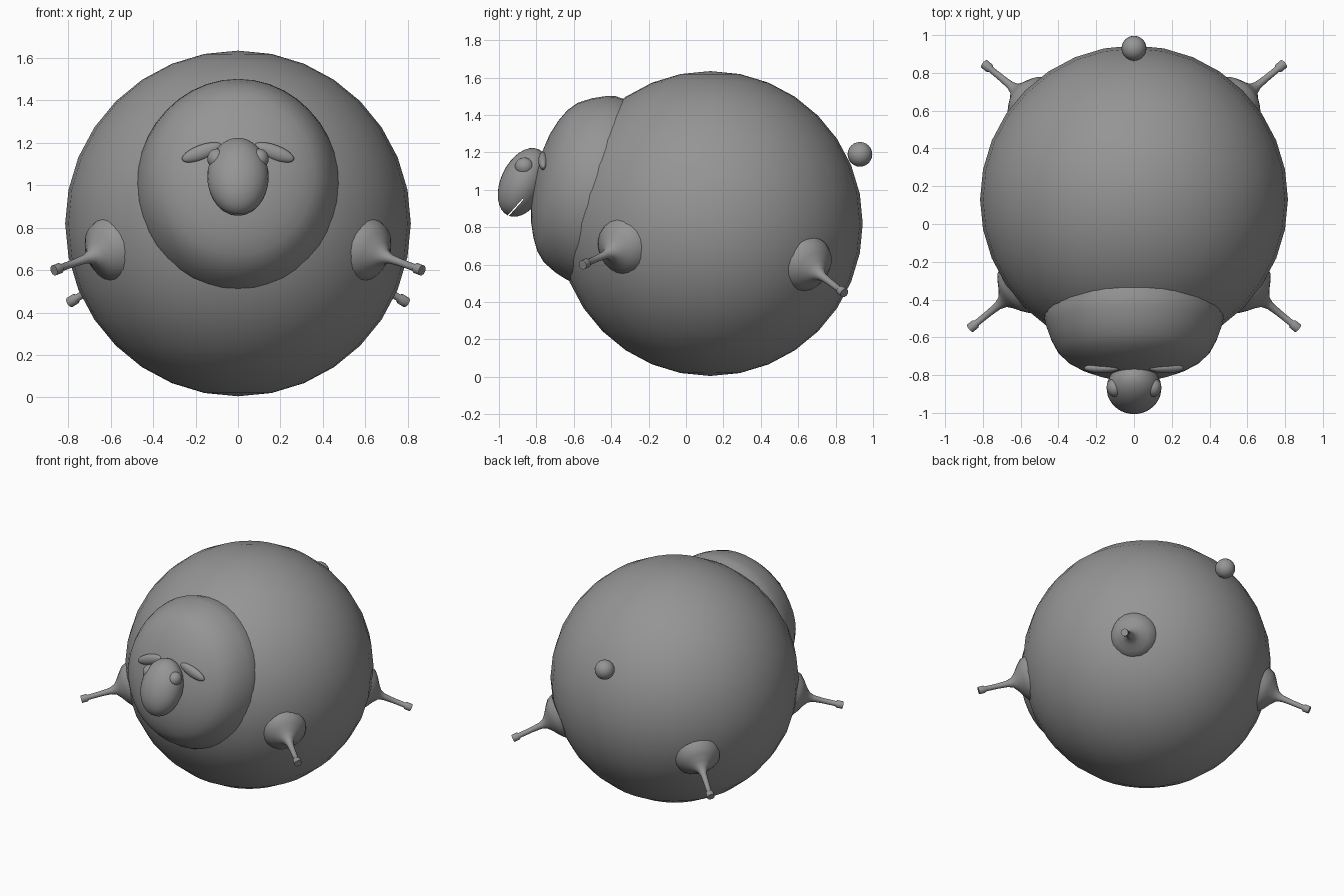
import bpy, math
from mathutils import Vector, Matrix

old = bpy.data.objects.get("Cube")
if old:
    bpy.data.objects.remove(old, do_unlink=True)

grey = bpy.data.materials.new("plain grey")
grey.use_nodes = True
tone = (0.3, 0.3, 0.3, 1)
grey.diffuse_color = tone
grey.node_tree.nodes["Principled BSDF"].inputs["Base Color"].default_value = tone


def finish(ob, name):
    ob.name = name
    ob.data.materials.clear()
    ob.data.materials.append(grey)
    bpy.ops.object.select_all(action='DESELECT')
    ob.select_set(True)
    bpy.context.view_layer.objects.active = ob
    bpy.ops.object.shade_smooth_by_angle(angle=math.radians(40))
    return ob


def ball(name, loc, size, rot=(0, 0, 0), segs=32, rings=16):
    bpy.ops.mesh.primitive_uv_sphere_add(segments=segs, ring_count=rings,
                                         location=loc, rotation=rot)
    ob = bpy.context.object
    ob.scale = size
    return finish(ob, name)


def lathe(name, profile, origin, axis, sides, squash=1.0):
    """Revolve (radius, height) points about an axis starting at origin."""
    verts, faces = [], []
    for r, h in profile:
        for i in range(sides):
            a = 2 * math.pi * i / sides
            verts.append((r * math.cos(a) * squash, r * math.sin(a), h))
    for j in range(len(profile) - 1):
        for i in range(sides):
            k = (i + 1) % sides
            faces.append((j * sides + i, j * sides + k,
                          (j + 1) * sides + k, (j + 1) * sides + i))
    top = (len(profile) - 1) * sides
    faces.append(tuple(range(top, top + sides)))
    faces.append(tuple(reversed(range(sides))))
    me = bpy.data.meshes.new(name)
    me.from_pydata(verts, [], faces)
    ob = bpy.data.objects.new(name, me)
    bpy.context.collection.objects.link(ob)
    # Local x stays level so the squash is sideways
    z = Vector(axis).normalized()
    x = Vector((0, 0, 1)).cross(z).normalized()
    y = z.cross(x)
    ob.matrix_world = Matrix.Translation(origin) @ Matrix((x, y, z)).transposed().to_4x4()
    return finish(ob, name)


# Round body and tail
ball("body", (0, 0.13, 0.82), (0.815, 0.815, 0.815))
ball("tail", (0, 0.93, 1.19), (0.066, 0.066, 0.066), segs=24, rings=12)

# Woolly collar, a tilted cushion on the front of the body
tilt = math.radians(12)
collar = [(0.5, -0.1), (0.513, 0), (0.5, 0.055), (0.475, 0.12), (0.435, 0.19),
          (0.385, 0.235), (0.32, 0.27), (0.24, 0.3), (0.13, 0.322), (0.03, 0.328)]
lathe("neck_wool", collar, (0, -0.485, 1.0),
      (0, -math.cos(tilt), math.sin(tilt)), 40, 0.93)

# Head with a thin mouth slit
head = ball("head", (0, -0.87, 1.04), (0.145, 0.12, 0.195),
            (math.radians(-25), 0, 0))
bpy.ops.mesh.primitive_cube_add(size=1, location=(0, -0.925, 0.89),
                                rotation=(math.radians(48), 0, 0))
slit = bpy.context.object
slit.name = "mouth_cutter"
slit.scale = (0.4, 0.16, 0.007)
slit.hide_render = True
cut = head.modifiers.new("mouth", 'BOOLEAN')
cut.operation = 'DIFFERENCE'
cut.solver = 'EXACT'
cut.object = slit
bpy.context.view_layer.objects.active = head
bpy.ops.object.modifier_move_to_index(modifier=cut.name, index=0)
bpy.ops.object.modifier_apply(modifier=cut.name)
bpy.data.objects.remove(slit, do_unlink=True)

# Leg profile: wide foot of skin narrowing to a stick with a small hoof
leg = [(0.155, -0.04), (0.14, 0.0), (0.105, 0.03), (0.065, 0.058), (0.035, 0.085),
       (0.022, 0.12), (0.018, 0.18), (0.017, 0.27), (0.025, 0.28), (0.025, 0.318)]

for side, s in (("left", 1), ("right", -1)):
    ball(side + "_eye", (s * 0.1, -0.865, 1.125), (0.045, 0.05, 0.048),
         segs=24, rings=12)
    ball(side + "_ear", (s * 0.17, -0.763, 1.155), (0.1, 0.027, 0.036),
         (0, s * math.radians(20), 0), segs=24, rings=12)
    lathe(side + "_front_leg", leg, (s * 0.63, -0.36, 0.685),
          (s * 0.235, -0.19, -0.085), 20)
    lathe(side + "_back_leg", leg, (s * 0.57, 0.665, 0.585),
          (s * 0.22, 0.18, -0.135), 20)
